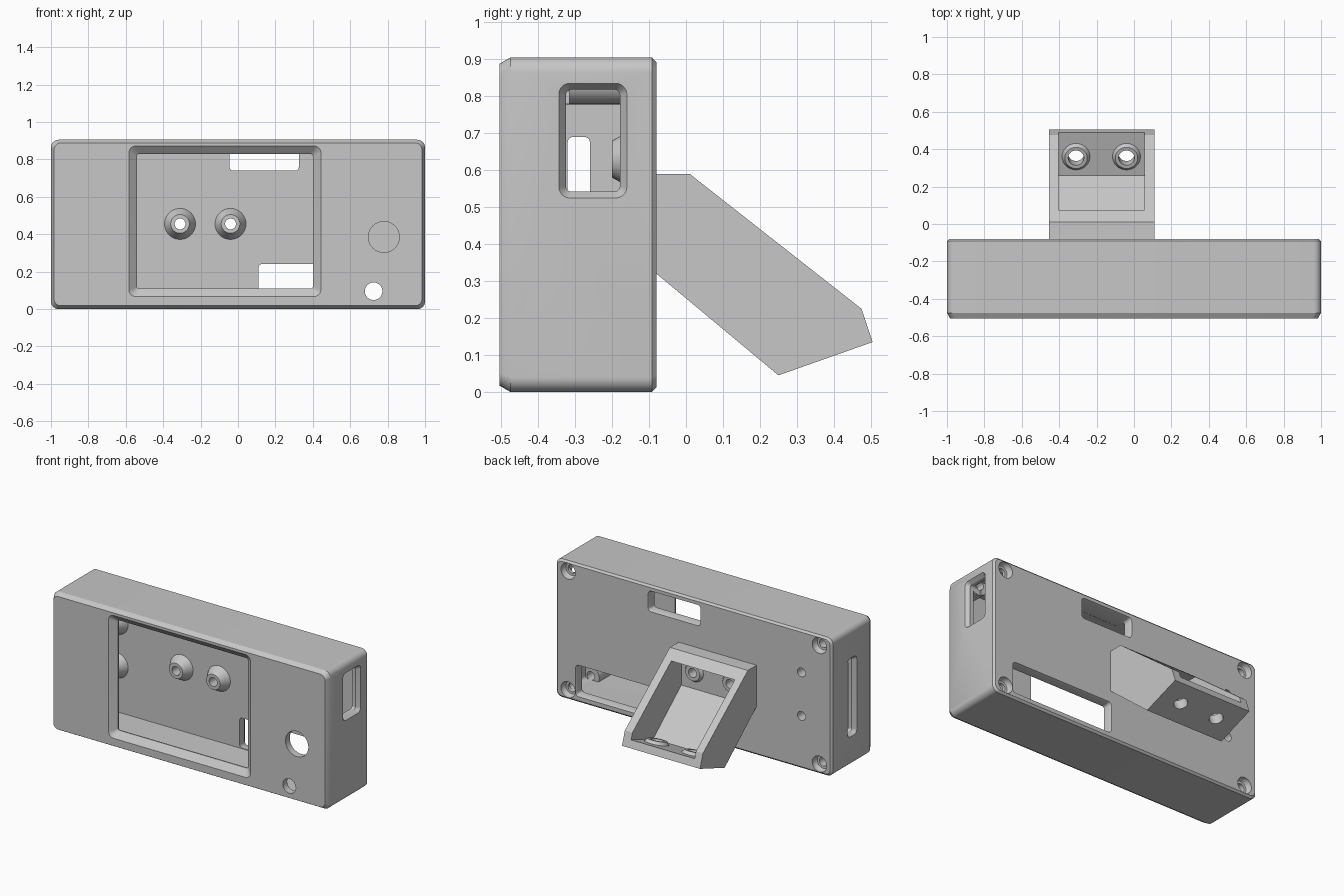
import bpy, bmesh, math
from mathutils import Matrix, Vector

if "Cube" in bpy.data.objects:
    bpy.data.objects.remove(bpy.data.objects["Cube"], do_unlink=True)

grey = bpy.data.materials.new("plain_grey")
grey.use_nodes = True
grey.diffuse_color = (0.57, 0.57, 0.57, 1)
grey.node_tree.nodes["Principled BSDF"].inputs["Base Color"].default_value = (0.57, 0.57, 0.57, 1)


def frame(u, v, d, origin=(0, 0, 0)):
    m = Matrix((u, v, d)).transposed().to_4x4()
    m.translation = Vector(origin)
    return m


ALONG_Y = frame((1, 0, 0), (0, 0, 1), (0, 1, 0))
ALONG_X = frame((0, 1, 0), (0, 0, 1), (1, 0, 0))


def loft(name, rings):
    """Closed solid through a list of rings of equal length."""
    bm = bmesh.new()
    loops = [[bm.verts.new(p) for p in ring] for ring in rings]
    n = len(loops[0])
    for a, b in zip(loops, loops[1:]):
        for i in range(n):
            j = (i + 1) % n
            bm.faces.new((a[i], a[j], b[j], b[i]))
    bm.faces.new(loops[0])
    bm.faces.new(loops[-1])
    bmesh.ops.remove_doubles(bm, verts=bm.verts, dist=1e-5)
    bmesh.ops.recalc_face_normals(bm, faces=bm.faces)
    mesh = bpy.data.meshes.new(name)
    bm.to_mesh(mesh)
    bm.free()
    mesh.materials.append(grey)
    obj = bpy.data.objects.new(name, mesh)
    bpy.context.scene.collection.objects.link(obj)
    return obj


def block(name, cu, cv, sections, place=ALONG_Y):
    """Rounded rectangle stack; each section is depth, half width, half height, corner radius."""
    rings = []
    for d, hu, hv, r in sections:
        ring = []
        for k, (su, sv) in enumerate(((1, 1), (-1, 1), (-1, -1), (1, -1))):
            for s in range(9):
                a = (k + s / 8) * math.pi / 2
                ring.append(place @ Vector((cu + su * (hu - r) + r * math.cos(a),
                                            cv + sv * (hv - r) + r * math.sin(a), d)))
        rings.append(ring)
    return loft(name, rings)


def turned(name, cu, cv, sections, place=ALONG_Y):
    """Round stack; each section is depth, radius."""
    return block(name, cu, cv, [(d, r, r, r) for d, r in sections], place)


def prism(name, x0, x1, profile):
    return loft(name, [[(x, y, z) for y, z in profile] for x in (x0, x1)])


def combine(obj, steps):
    """Apply boolean steps in order, then drop the helper solids."""
    for op, helper in steps:
        helper.hide_render = True
        mod = obj.modifiers.new(op, "BOOLEAN")
        mod.operation, mod.object, mod.solver = op, helper, "EXACT"
    bpy.context.view_layer.update()
    result = bpy.data.meshes.new_from_object(obj.evaluated_get(bpy.context.evaluated_depsgraph_get()))
    obj.modifiers.clear()
    obj.data = result
    for _, helper in steps:
        bpy.data.objects.remove(helper, do_unlink=True)
    bpy.ops.object.select_all(action="DESELECT")
    obj.select_set(True)
    bpy.context.view_layer.objects.active = obj
    bpy.ops.object.shade_smooth_by_angle(angle=math.radians(30))


MID = 0.4525
FOOT_SCREWS = (-0.31, -0.04)
ADD, CUT = "UNION", "DIFFERENCE"

# Case: softly rounded box, hollowed
case = block("case", 0, MID, [(-0.505, 0.983, 0.435, 0.035), (-0.475, 1, MID, 0.04),
                              (-0.092, 1, MID, 0.04), (-0.08, 0.988, 0.44, 0.035)])
steps = [(CUT, block("cavity", 0, MID, [(-0.46, 0.95, 0.4125, 0.02), (-0.14, 0.95, 0.4125, 0.02)]))]

# Corner screw posts: short on one side, full depth on the other
corners = [(x, z) for x in (-0.91, 0.91) for z in (0.065, 0.84)]
for x, z in corners:
    end = -0.315 if x > 0 else -0.125
    steps.append((ADD, turned("post", x, z, [(-0.472, 0.062), (end, 0.062)])))

# Tapered bosses inside the back wall
bosses = [(x, 0.455) for x in FOOT_SCREWS] + [(-0.78, 0.63), (-0.78, 0.345)]
for x, z in bosses:
    steps.append((ADD, turned("boss", x, z, [(-0.2, 0.05), (-0.14, 0.083), (-0.12, 0.083)])))

# Screw holes
for x, z in corners:
    steps.append((CUT, turned("screw_hole", x, z, [(-0.44, 0.028), (-0.119, 0.028), (-0.118, 0.042),
                                                   (-0.1, 0.052), (-0.06, 0.052)])))
for x, z in bosses:
    steps.append((CUT, turned("boss_hole", x, z, [(-0.3, 0.029), (0, 0.029)])))

# Front window with sloped rim, dial hole and small hole
steps.append((CUT, block("window", -0.07, 0.469, [(-0.55, 0.513, 0.402, 0.035), (-0.505, 0.513, 0.402, 0.035),
                                                  (-0.468, 0.47, 0.36, 0.012), (-0.4, 0.47, 0.36, 0.012)])))
for x, z, r in ((0.78, 0.385, 0.083), (0.725, 0.095, 0.047)):
    steps.append((CUT, turned("front_hole", x, z, [(-0.6, r), (-0.4, r)])))

# Back wall openings
for x, z, hx, hz in ((0.14, 0.803, 0.185, 0.063), (0.48, 0.142, 0.37, 0.098)):
    steps.append((CUT, block("back_opening", x, z, [(-0.2, hx, hz, 0.018), (-0.09, hx, hz, 0.018),
                                                    (-0.06, hx + 0.015, hz + 0.015, 0.03)])))

# Side openings with sloped rims
for side, y, z, hy, hz in ((1, -0.252, 0.68, 0.073, 0.138), (-1, -0.29, 0.45, 0.03, 0.24)):
    steps.append((CUT, block("side_opening", y, z, [
        (0.9 * side, hy, hz, 0.015), (0.975 * side, hy, hz, 0.015),
        (side, hy + 0.019, hz + 0.017, 0.03), (1.1 * side, hy + 0.019, hz + 0.017, 0.03)], ALONG_X)))
combine(case, steps)

# Foot: slanted open tray behind the case
foot = prism("foot", -0.455, 0.11, [(-0.08, 0.59), (0.01, 0.59), (0.475, 0.225),
                                    (0.505, 0.135), (0.25, 0.045), (-0.08, 0.32)])
steps = [(CUT, prism("tray", -0.405, 0.055, [(-0.03, 0.54), (0.7, 0.54), (0.7, 0.257),
                                             (0.26, 0.102), (-0.03, 0.343)]))]
tilt = frame((1, 0, 0), (0, 0.943, 0.333), (0, -0.333, 0.943), (0, 0.36, 0.137))
for x in FOOT_SCREWS:
    steps.append((ADD, turned("back_ring", x, 0.455, [(-0.05, 0.065), (-0.03, 0.065), (-0.01, 0.052)])))
    steps.append((ADD, turned("base_ring", x, 0, [(-0.02, 0.075), (0, 0.075), (0.02, 0.06)], tilt)))
for x in FOOT_SCREWS:
    steps.append((CUT, turned("back_hole", x, 0.455, [(-0.2, 0.029), (0.05, 0.029)])))
    steps.append((CUT, turned("base_hole", x, 0, [(-0.1, 0.042), (0.1, 0.042)], tilt)))
combine(foot, steps)
